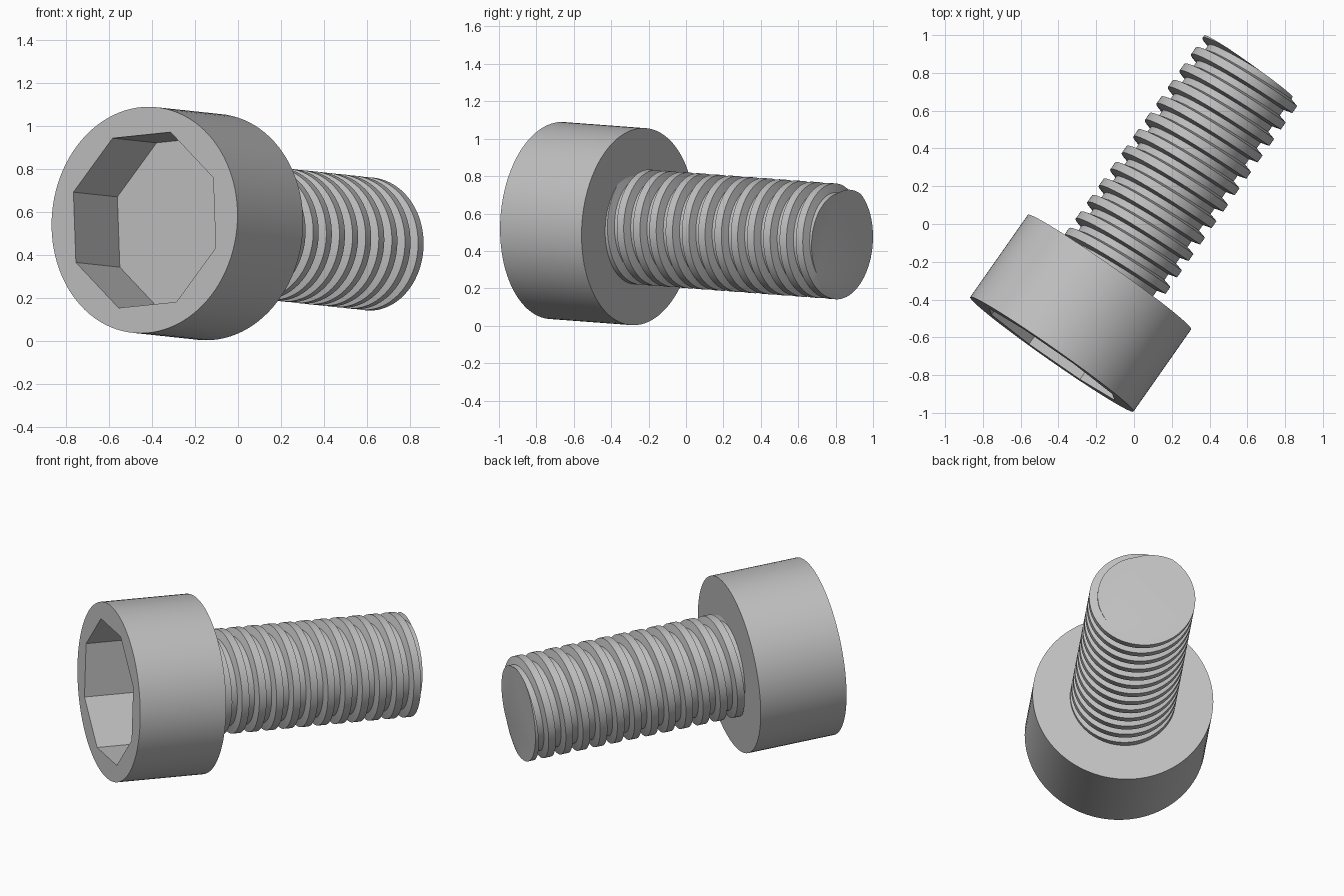
import bpy, bmesh, math
from mathutils import Vector, Matrix

cube = bpy.data.objects.get("Cube")
if cube:
    bpy.data.objects.remove(cube, do_unlink=True)

# Main sizes
HEAD_R, HEAD_LEN, BOLT_LEN = 0.528, 0.533, 1.85
SOCKET_R, SOCKET_DEPTH = 0.43, 0.357
CREST_R, ROOT_R, PITCH = 0.309, 0.262, 0.1065
SEGS = 96

# Bolt placement: local z runs from the socket face to the shaft tip
axis = Vector((0.573, 0.817, -0.061)).normalized()
side = Vector((-0.819, 0.574, 0.0)).normalized()
up = axis.cross(side).normalized()
place = Matrix((side, up, axis)).transposed().to_4x4()
place.translation = Vector((-0.435, -0.69, 0.5625))

steel = bpy.data.materials.new("grey steel")
steel.use_nodes = True
steel.diffuse_color = (0.53, 0.53, 0.53, 1)
steel.node_tree.nodes["Principled BSDF"].inputs["Base Color"].default_value = (0.53, 0.53, 0.53, 1)


def finish(bm, name):
    bmesh.ops.recalc_face_normals(bm, faces=bm.faces)
    bm.transform(place)
    mesh = bpy.data.meshes.new(name)
    bm.to_mesh(mesh)
    bm.free()
    mesh.materials.append(steel)
    ob = bpy.data.objects.new(name, mesh)
    bpy.context.collection.objects.link(ob)
    bpy.ops.object.select_all(action="DESELECT")
    ob.select_set(True)
    bpy.context.view_layer.objects.active = ob
    bpy.ops.object.shade_smooth_by_angle(angle=math.radians(25))
    return ob


def polar(bm, r, a, z):
    return bm.verts.new((r * math.cos(a), r * math.sin(a), z))


def ring(bm, count, r, z, phase=0.0):
    return [polar(bm, r, phase + math.tau * i / count, z) for i in range(count)]


def wall(bm, low, high):
    n = len(low)
    for i in range(n):
        j = (i + 1) % n
        bm.faces.new((low[i], low[j], high[j], high[i]))


# Head: round cylinder with an eight-sided socket
bm = bmesh.new()
front, back = ring(bm, SEGS, HEAD_R, 0), ring(bm, SEGS, HEAD_R, HEAD_LEN)
turn = math.radians(17.6)
mouth, floor = (ring(bm, 8, SOCKET_R, z, turn) for z in (0, SOCKET_DEPTH))
wall(bm, front, back)
wall(bm, mouth, floor)
bm.faces.new(back)
bm.faces.new(floor)
rim = [e for e in bm.edges if e.is_boundary]
bmesh.ops.triangle_fill(bm, edges=rim, use_beauty=True, normal=(0, 0, -1))
finish(bm, "socket_head")

# Threaded shaft: trapezoid profile swept along a helix, trimmed square at both ends
profile = [(ROOT_R, -0.17), (ROOT_R, 0.17), (CREST_R, 0.29), (CREST_R, 0.71)]
shaft_start = HEAD_LEN - 0.08
turns = math.ceil((BOLT_LEN - shaft_start) / PITCH) + 4
root_angle = math.radians(160)
z0 = BOLT_LEN - (turns - 2) * PITCH
bm = bmesh.new()
rows = []
for i in range(turns * SEGS):
    t = i / SEGS
    rows.append([polar(bm, r, root_angle + math.tau * t, z0 + (t + dz) * PITCH)
                 for r, dz in profile])
for i in range(len(rows) - 1):
    a, b = rows[i], rows[i + 1]
    for k in range(3):
        bm.faces.new((a[k], b[k], b[k + 1], a[k + 1]))
    if i + 1 + SEGS < len(rows):
        c, d = rows[i + SEGS], rows[i + 1 + SEGS]
        bm.faces.new((a[3], b[3], d[0], c[0]))

for z, direction in ((shaft_start, -1), (BOLT_LEN, 1)):
    cut = bmesh.ops.bisect_plane(
        bm, geom=bm.verts[:] + bm.edges[:] + bm.faces[:], dist=1e-6,
        plane_co=(0, 0, z), plane_no=(0, 0, direction), clear_outer=True)
    edges = [e for e in cut["geom_cut"] if isinstance(e, bmesh.types.BMEdge)]
    bmesh.ops.triangle_fill(bm, edges=edges, use_beauty=True, normal=(0, 0, direction))
finish(bm, "threaded_shaft")
